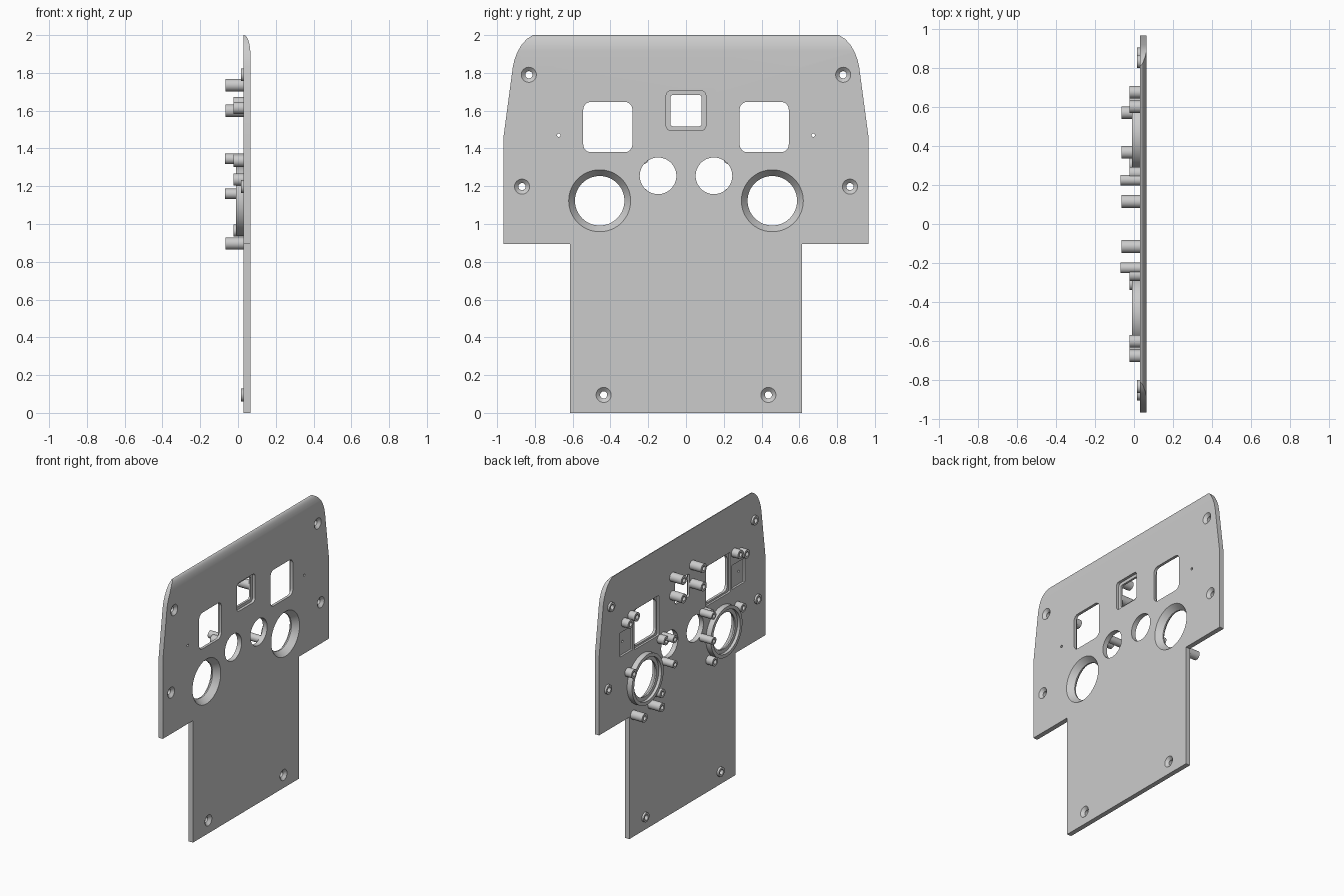
import bpy, bmesh, math
from mathutils import Vector

if "Cube" in bpy.data.objects:
    bpy.data.objects.remove(bpy.data.objects["Cube"])

grey = bpy.data.materials.new("light_grey")
grey.use_nodes = True
grey.diffuse_color = (0.6, 0.6, 0.6, 1)
grey.node_tree.nodes["Principled BSDF"].inputs["Base Color"].default_value = (0.6, 0.6, 0.6, 1)

BACK, FRONT = 0.03, 0.065


def finish(name, bm):
    bmesh.ops.remove_doubles(bm, verts=bm.verts, dist=1e-5)
    bmesh.ops.recalc_face_normals(bm, faces=bm.faces)
    mesh = bpy.data.meshes.new(name)
    bm.to_mesh(mesh)
    bm.free()
    mesh.materials.append(grey)
    ob = bpy.data.objects.new(name, mesh)
    bpy.context.collection.objects.link(ob)
    return ob


def extrude(name, points, shift):
    """Solid made by sweeping a closed outline along a vector."""
    bm = bmesh.new()
    face = bm.faces.new([bm.verts.new(p) for p in points])
    out = bmesh.ops.extrude_face_region(bm, geom=[face])
    verts = [v for v in out["geom"] if isinstance(v, bmesh.types.BMVert)]
    bmesh.ops.translate(bm, verts=verts, vec=shift)
    return finish(name, bm)


def lathe(name, profile, y, z, steps=40):
    """Turn a closed (x, radius) profile about an axis along x."""
    bm = bmesh.new()
    verts = [bm.verts.new((x, r, 0)) for x, r in profile]
    edges = [bm.edges.new((verts[i - 1], verts[i])) for i in range(len(verts))
             if profile[i - 1][1] or profile[i][1]]
    bmesh.ops.spin(bm, geom=verts + edges, cent=(0, 0, 0), axis=(1, 0, 0),
                   angle=math.tau, steps=steps, use_merge=False)
    bmesh.ops.remove_doubles(bm, verts=bm.verts, dist=1e-5)
    bmesh.ops.translate(bm, verts=bm.verts, vec=(0, y, z))
    return finish(name, bm)


def rounded_box(y, z, hy, hz, radius, x0, x1):
    pts = []
    for k, (sy, sz) in enumerate(((1, 1), (-1, 1), (-1, -1), (1, -1))):
        for i in range(7):
            a = math.radians(90 * k + 15 * i)
            pts.append((x0, y + sy * (hy - radius) + radius * math.cos(a),
                        z + sz * (hz - radius) + radius * math.sin(a)))
    return extrude("cutter", pts, (x1 - x0, 0, 0))


def disc(y, z, r, x0=-0.1, x1=0.2):
    return lathe("cutter", [(x0, 0), (x0, r), (x1, r), (x1, 0)], y, z, 64)


def combine(target, cutter, operation="DIFFERENCE"):
    mod = target.modifiers.new("cut", "BOOLEAN")
    mod.operation, mod.solver, mod.object = operation, "EXACT", cutter
    bpy.context.view_layer.objects.active = target
    bpy.ops.object.modifier_apply(modifier=mod.name)
    bpy.data.objects.remove(cutter)


def smooth(ob):
    bpy.ops.object.select_all(action="DESELECT")
    ob.select_set(True)
    bpy.context.view_layer.objects.active = ob
    bpy.ops.object.shade_smooth_by_angle(angle=math.radians(25))


# Panel outline, with rounded upper corners
half = [(0.615, 0), (0.615, 0.895), (0.965, 0.895), (0.965, 1.47), (0.917, 1.83),
        (0.908, 1.87), (0.893, 1.91), (0.87, 1.95), (0.842, 1.98), (0.81, 2.0)]
outline = half + [(-y, z) for y, z in reversed(half)]
panel = extrude("panel", [(BACK, y, z) for y, z in outline], (FRONT - BACK, 0, 0))

# Rounded front edge along the top
curve = [(FRONT, 1.9)] + [(BACK + 0.035 * math.cos(a), 1.9 + 0.1 * math.sin(a))
                          for a in [math.radians(9 * i) for i in range(1, 11)]]
side = curve + [(0.0, 2.0), (0.0, -0.1), (0.1, -0.1), (0.1, 1.9)]
side = [(0.0, 2.1), (0.0, -0.1), (FRONT + 0.001, -0.1)] + \
       [(x + 0.0005, z) for x, z in curve] + [(BACK, 2.1)]
combine(panel, extrude("cutter", [(x, -1.2, z) for x, z in side], (0, 2.4, 0)), "INTERSECT")

SCREWS = [(0.832, 1.79), (0.868, 1.198), (0.436, 0.095)]
RING = (0.457, 1.123)

# Centre window with its stepped front
combine(panel, rounded_box(0, 1.6, 0.083, 0.083, 0.015, -0.1, 0.2))
combine(panel, rounded_box(0, 1.6, 0.105, 0.105, 0.025, 0.045, 0.2))

for s in (-1, 1):
    # Large side windows, their rear rebates and the narrow rear pockets
    combine(panel, rounded_box(s * 0.414, 1.513, 0.13, 0.133, 0.04, -0.1, 0.2))
    combine(panel, rounded_box(s * 0.414, 1.513, 0.142, 0.146, 0.01, -0.1, 0.045))
    combine(panel, rounded_box(s * 0.65, 1.465, 0.075, 0.088, 0.004, -0.1, 0.045))
    combine(panel, disc(s * 0.674, 1.47, 0.009))
    # Round openings
    combine(panel, disc(s * 0.148, 1.255, 0.097))
    combine(panel, disc(s * RING[0], RING[1], 0.164))
    # Countersunk screw holes
    for y, z in SCREWS:
        combine(panel, lathe("cutter", [(0.1, 0), (0.1, 0.04), (FRONT, 0.04), (0.046, 0.019),
                                        (-0.1, 0.019), (-0.1, 0)], s * y, z))
smooth(panel)


def boss(name, y, z, tip, outer, inner, base=BACK + 0.002):
    """Hollow post standing on the back of the panel."""
    smooth(lathe(name, [(base, outer), (tip, outer), (tip, inner), (base, inner)], y, z, 28))


for s, tag in ((-1, "right"), (1, "left")):
    # Conical bezel in front, stepped collar behind
    smooth(lathe(tag + "_ring",
                 [(FRONT, 0.164), (0.022, 0.131), (0.012, 0.131), (0.012, 0.158),
                  (-0.01, 0.158), (-0.01, 0.183), (BACK, 0.183), (BACK, 0.164)],
                 s * RING[0], RING[1], 64))
    for y, z in SCREWS:
        boss(tag + "_screw_collar", s * y, z, 0.015, 0.034, 0.019)
    for z in (1.735, 1.6):
        boss(tag + "_centre_window_post", s * 0.115, z, -0.065, 0.033, 0.016)
    for z in (1.345, 1.16):
        boss(tag + "_dial_post", s * 0.225, z, -0.07, 0.027, 0.014)
    for y, z in ((0.6, 1.64), (0.675, 1.615), (0.635, 1.235), (0.305, 0.965), (0.26, 1.335)):
        boss(tag + "_short_post", s * y, z, -0.024, 0.032, 0.016)

# Two long posts under the left ring only
for y in (0.57, 0.367):
    boss("lower_post", y, 0.897, -0.065, 0.032, 0.016)
